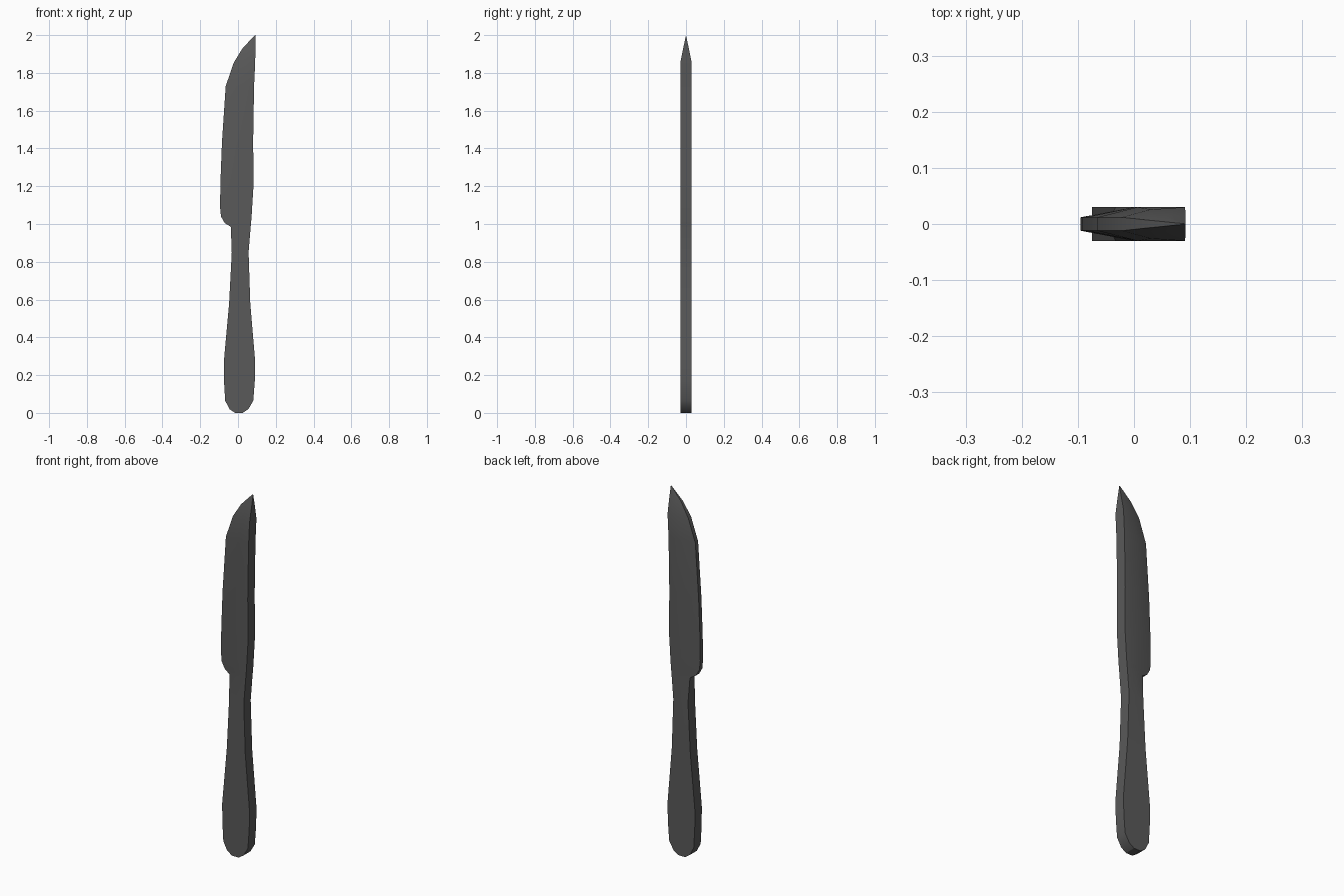
import bpy, bmesh

steel = bpy.data.materials.new("dark steel")
steel.diffuse_color = (0.1, 0.1, 0.1, 1)

# Cross-sections from handle end to tip:
# z, edge x, ridge x, spine x, half thickness at edge, ridge, spine
T = 0.03
rows = [
    (0.003, -0.015, 0.005, 0.025, T, T, T),
    (0.02, -0.045, 0.005, 0.055, T, T, T),
    (0.065, -0.068, 0.007, 0.081, T, T, T),
    (0.17, -0.074, 0.008, 0.089, T, T, T),
    (0.27, -0.075, 0.008, 0.091, T, T, T),
    (0.58, -0.047, 0.010, 0.065, T, T, T),
    (0.85, -0.033, 0.011, 0.056, T, T, T),
    # blade heel
    (0.985, -0.038, 0.012, 0.067, 0.020, T, T),
    (1.005, -0.070, 0.012, 0.069, 0.015, T, T),
    (1.04, -0.090, 0.010, 0.072, 0.013, T, T),
    (1.09, -0.095, 0.006, 0.075, 0.012, T, T),
    # blade
    (1.22, -0.093, 0.000, 0.083, 0.012, T, T),
    (1.43, -0.085, 0.000, 0.080, 0.012, T, T),
    (1.73, -0.065, 0.006, 0.085, 0.012, T, T),
    (1.855, -0.022, 0.030, 0.091, 0.012, 0.026, T),
    (1.93, 0.024, 0.055, 0.092, 0.007, 0.014, 0.015),
    (1.995, 0.085, 0.088, 0.092, 0.001, 0.001, 0.001),
]

# Loft the sections into one forged body
bm = bmesh.new()
rings = []
for z, e, r, s, he, hr, hs in rows:
    loop = [(e, -he), (r, -hr), (s, -hs), (s, hs), (r, hr), (e, he)]
    rings.append([bm.verts.new((x, y, z)) for x, y in loop])
for a, b in zip(rings, rings[1:]):
    for i in range(6):
        j = (i + 1) % 6
        bm.faces.new((a[i], a[j], b[j], b[i]))

# Rounded butt and pointed tip
bm.faces.new(rings[0][::-1])
tip = bm.verts.new((0.092, 0, 2.0))
for i in range(6):
    bm.faces.new((rings[-1][i], rings[-1][(i + 1) % 6], tip))
for v in bm.verts:
    if v.co.z < 0.01:
        v.co.z = 0.0
bmesh.ops.recalc_face_normals(bm, faces=bm.faces[:])

mesh = bpy.data.meshes.new("knife")
bm.to_mesh(mesh)
bm.free()
mesh.materials.append(steel)
knife = bpy.data.objects.new("knife", mesh)
bpy.context.collection.objects.link(knife)
bpy.context.view_layer.objects.active = knife
knife.select_set(True)
bpy.ops.object.shade_smooth_by_angle(angle=0.5)
